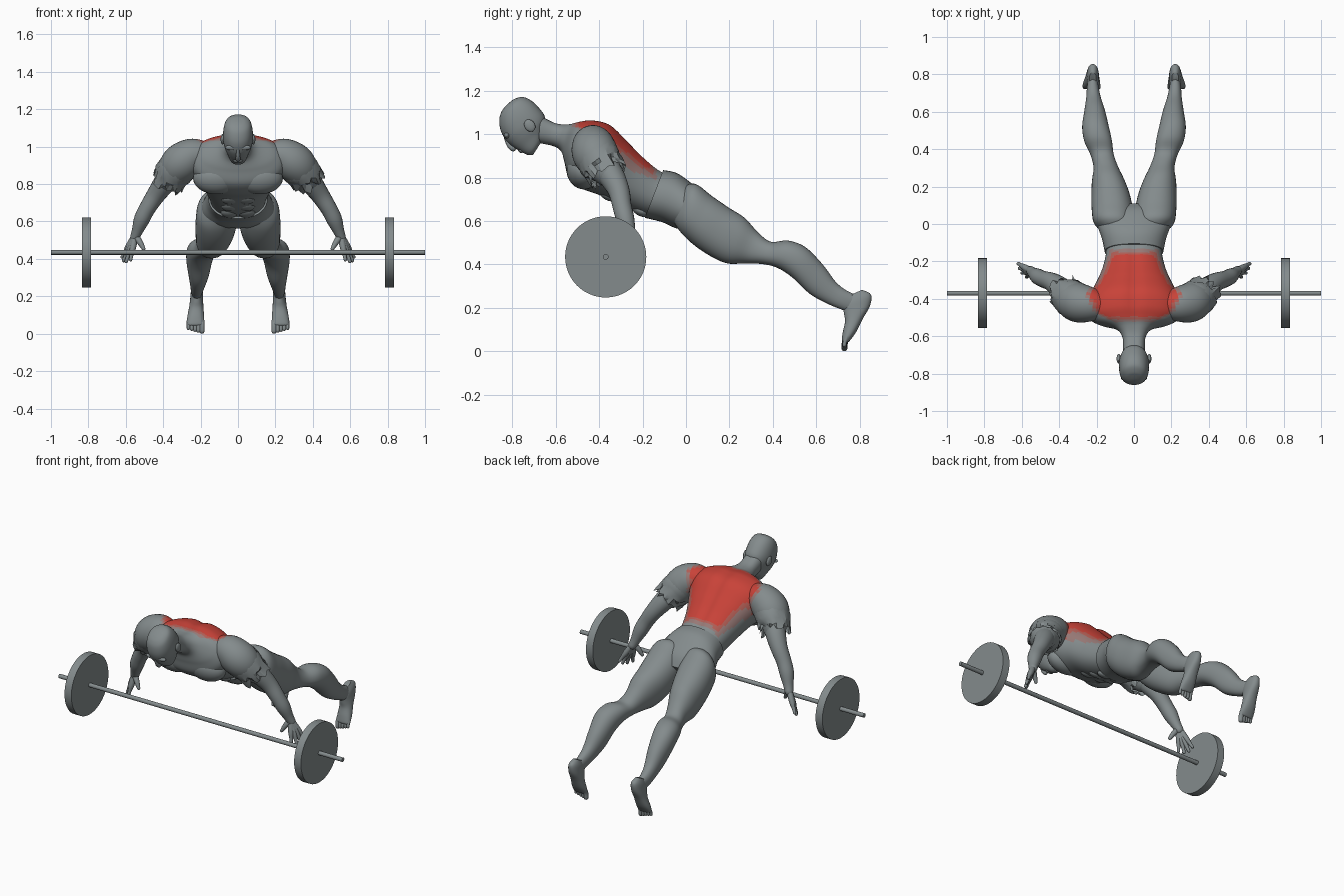
import bpy, bmesh, math, random
from mathutils import Vector

random.seed(4)
if bpy.data.objects.get("Cube"):
    bpy.data.objects.remove(bpy.data.objects["Cube"], do_unlink=True)


def material(name, color):
    mat = bpy.data.materials.new(name)
    mat.use_nodes = True
    mat.diffuse_color = (*color, 1)
    bsdf = mat.node_tree.nodes["Principled BSDF"]
    bsdf.inputs["Base Color"].default_value = (*color, 1)
    bsdf.inputs["Roughness"].default_value = 0.6
    return mat


GRAY = material("body gray", (0.23, 0.26, 0.265))
PALE = material("faded red", (0.31, 0.19, 0.18))
MID = material("soft red", (0.44, 0.11, 0.09))
RED = material("muscle red", (0.58, 0.055, 0.04))
PALETTE = [GRAY, PALE, MID, RED]
BACK_WIDTH = [(-0.53, 0.1), (-0.48, 0.21), (-0.38, 0.27), (-0.3, 0.2), (-0.2, 0.155), (-0.13, 0.13)]


def back_tint(center, normal):
    """Material index of the highlighted back muscles, fading at the border."""
    if normal.dot(Vector((0, 0.5, 0.85))) < 0.15:
        return 0
    for (a, wa), (b, wb) in zip(BACK_WIDTH, BACK_WIDTH[1:]):
        if a <= center.y < b:
            width = wa + (wb - wa) * (center.y - a) / (b - a)
            depth = min(width - abs(center.x), center.y - BACK_WIDTH[0][0], BACK_WIDTH[-1][0] - center.y)
            return sum(depth > limit for limit in (0.005, 0.02, 0.035))
    return 0


def finish(bm, name, tinted=False, angle=50):
    bmesh.ops.recalc_face_normals(bm, faces=bm.faces)
    bm.normal_update()
    if tinted:
        for f in bm.faces:
            f.material_index = back_tint(f.calc_center_median(), f.normal)
    mesh = bpy.data.meshes.new(name)
    bm.to_mesh(mesh)
    bm.free()
    for mat in PALETTE if tinted else [GRAY]:
        mesh.materials.append(mat)
    obj = bpy.data.objects.new(name, mesh)
    bpy.context.collection.objects.link(obj)
    bpy.ops.object.select_all(action="DESELECT")
    obj.select_set(True)
    bpy.context.view_layer.objects.active = obj
    bpy.ops.object.shade_smooth_by_angle(angle=math.radians(angle))
    return obj


def smooth_rows(rows, steps):
    """Catmull-Rom interpolation through rows of numbers."""
    rows = [Vector(r) for r in rows]
    out = []
    for i in range(len(rows) - 1):
        p0, p1, p2, p3 = rows[max(i - 1, 0)], rows[i], rows[i + 1], rows[min(i + 2, len(rows) - 1)]
        for k in range(steps):
            t = k / steps
            out.append(p1 + (p2 - p0) * (t / 2) + (p0 * 2 - p1 * 5 + p2 * 4 - p3) * (t * t / 2)
                       + (p1 * 3 - p0 - p2 * 3 + p3) * (t ** 3 / 2))
    return out + [rows[-1]]


def skin(bm, rings, caps=True):
    loops = [[bm.verts.new(p) for p in ring] for ring in rings]
    n = len(loops[0])
    for a, b in zip(loops, loops[1:]):
        for i in range(n):
            bm.faces.new((a[i], a[(i + 1) % n], b[(i + 1) % n], b[i]))
    if caps:
        bm.faces.new(loops[0])
        bm.faces.new(loops[-1])


def body(name, rows, side=1, steps=5, segs=36, tinted=False, groove=0):
    """Rows: back y, back z, front y, front z, centre x, half width."""
    rings = []
    for by, bz, fy, fz, cx, hw in smooth_rows(rows, steps):
        mid, half = Vector((0, (by + fy) / 2, (bz + fz) / 2)), Vector((0, (by - fy) / 2, (bz - fz) / 2))
        ring = []
        for i in range(segs):
            a = math.tau * i / segs
            c, s = (math.copysign(abs(v) ** 0.9, v) for v in (math.cos(a), math.sin(a)))
            dent = groove * math.exp(-(hw * c / 0.03) ** 2) if s > 0 else 0
            ring.append(mid + half * (s * (1 - dent)) + Vector((side * (cx + hw * c), 0, 0)))
        rings.append(ring)
    bm = bmesh.new()
    skin(bm, rings)
    return finish(bm, name, tinted)


def limb(name, rows, side=1, steps=5, segs=20, tinted=False, ragged=0):
    """Rows: x, y, z, radius. Round ended, or open with a torn rim."""
    path = smooth_rows(rows, steps)
    pts, radii = [p.to_3d() for p in path], [p[3] for p in path]
    end = (pts[-1] - pts[-2]).normalized()
    if not ragged:
        tip, r = pts[-1], radii[-1]
        for a in (0.45, 0.9, 1.35):
            pts.append(tip + end * r * math.sin(a))
            radii.append(r * math.cos(a))
    rings = []
    for i, (p, r) in enumerate(zip(pts, radii)):
        t = (pts[min(i + 1, len(pts) - 1)] - pts[max(i - 1, 0)]).normalized()
        u = t.cross(Vector((0, 1, 0))).normalized()
        v = t.cross(u)
        ring = []
        for k in range(segs):
            a = math.tau * k / segs
            tear = ragged * random.uniform(-1, 1) * (i / len(pts)) ** 2
            q = p + (u * math.cos(a) + v * math.sin(a)) * (r + tear * 0.5) + t * tear
            ring.append(Vector((q.x * side, q.y, q.z)))
        rings.append(ring)
    bm = bmesh.new()
    skin(bm, rings, caps=not ragged)
    return finish(bm, name, tinted, 25 if ragged else 50)


def ellipsoid(name, loc, size, tilt=0):
    bm = bmesh.new()
    bmesh.ops.create_uvsphere(bm, u_segments=24, v_segments=14, radius=1)
    obj = finish(bm, name)
    obj.location, obj.scale, obj.rotation_euler = loc, size, (tilt, 0, 0)


def cylinder(name, x, radius, length, segs):
    bm = bmesh.new()
    bmesh.ops.create_cone(bm, cap_ends=True, segments=segs, radius1=radius, radius2=radius, depth=length)
    obj = finish(bm, name, angle=35)
    obj.location, obj.rotation_euler = (x, -0.37, 0.435), (0, math.pi / 2, 0)


# Torso, hips and head
body("torso", [
    (-0.67, 1.09, -0.68, 0.96, 0, 0.058), (-0.6, 1.055, -0.61, 0.945, 0, 0.062),
    (-0.54, 1.05, -0.575, 0.92, 0, 0.1), (-0.49, 1.06, -0.56, 0.87, 0, 0.2),
    (-0.43, 1.066, -0.54, 0.8, 0, 0.25), (-0.35, 1.045, -0.48, 0.75, 0, 0.25),
    (-0.27, 0.97, -0.4, 0.72, 0, 0.21), (-0.2, 0.9, -0.3, 0.67, 0, 0.172),
    (-0.12, 0.835, -0.2, 0.63, 0, 0.15), (-0.05, 0.81, -0.12, 0.61, 0, 0.15)],
    steps=8, segs=72, tinted=True, groove=0.08)
body("hips", [
    (-0.105, 0.835, -0.19, 0.615, 0, 0.157), (-0.04, 0.82, -0.11, 0.595, 0, 0.172),
    (0.03, 0.77, -0.04, 0.565, 0, 0.195), (0.08, 0.72, 0.01, 0.57, 0, 0.18),
    (0.11, 0.66, 0.06, 0.6, 0, 0.1)])
body("head", [
    (-0.812, 1.148, -0.832, 1.13, 0, 0.012), (-0.79, 1.163, -0.85, 1.105, 0, 0.042),
    (-0.752, 1.172, -0.86, 1.07, 0, 0.066), (-0.71, 1.153, -0.855, 1.02, 0, 0.078),
    (-0.672, 1.115, -0.832, 0.975, 0, 0.08), (-0.65, 1.08, -0.805, 0.948, 0, 0.073),
    (-0.65, 1.04, -0.77, 0.925, 0, 0.06), (-0.66, 0.99, -0.73, 0.905, 0, 0.046),
    (-0.67, 0.96, -0.705, 0.905, 0, 0.028)])
limb("nose", [(0, -0.832, 0.985, 0.008), (0, -0.815, 0.95, 0.011), (0, -0.797, 0.935, 0.014)])
ellipsoid("lips", (0, -0.762, 0.925), (0.026, 0.014, 0.01), -0.7)

# Belly muscles
for row in range(3):
    for side in (1, -1):
        ellipsoid("belly_muscle", (side * 0.045, -0.36 + row * 0.075, 0.72 - row * 0.036),
                  (0.046, 0.042, 0.024), -0.5)

for side, word in ((1, "left"), (-1, "right")):
    ellipsoid(word + "_ear", (side * 0.082, -0.72, 1.04), (0.011, 0.024, 0.03), 0.6)
    ellipsoid(word + "_brow", (side * 0.035, -0.826, 0.995), (0.034, 0.014, 0.014), -0.7)
    ellipsoid(word + "_chest_muscle", (side * 0.115, -0.475, 0.83), (0.125, 0.075, 0.085), 0.3)

    # Arm with a torn shoulder layer
    limb(word + "_shoulder", [
        (0.17, -0.44, 0.96, 0.07), (0.24, -0.43, 0.95, 0.095), (0.3, -0.42, 0.915, 0.105),
        (0.34, -0.395, 0.87, 0.095), (0.37, -0.365, 0.83, 0.07)], side, segs=32, tinted=True)
    limb(word + "_torn_rim", [
        (0.3, -0.415, 0.91, 0.1), (0.34, -0.395, 0.87, 0.1), (0.375, -0.36, 0.815, 0.085)],
        side, steps=3, segs=28, ragged=0.035)
    limb(word + "_arm", [
        (0.33, -0.4, 0.89, 0.065), (0.39, -0.345, 0.81, 0.06), (0.44, -0.31, 0.74, 0.05),
        (0.485, -0.295, 0.67, 0.044), (0.515, -0.28, 0.61, 0.042), (0.538, -0.262, 0.55, 0.03),
        (0.552, -0.25, 0.515, 0.025)], side)

    # Hand
    for finger, x, y, z in (("index", 0.575, -0.285, 0.39), ("middle", 0.6, -0.262, 0.38),
                            ("ring", 0.615, -0.236, 0.385), ("little", 0.622, -0.21, 0.405)):
        wrist, tip = Vector((0.55, -0.252, 0.525)), Vector((x, y, z))
        rows = [(*wrist.lerp(tip, t), r) for t, r in ((0, 0.018), (0.5, 0.017), (0.75, 0.011), (0.96, 0.009))]
        limb(f"{word}_{finger}_finger", rows, side, steps=3, segs=12)
    limb(word + "_thumb", [
        (0.55, -0.255, 0.525, 0.018), (0.525, -0.27, 0.49, 0.016), (0.505, -0.28, 0.455, 0.01)],
        side, steps=3, segs=12)

    # Leg
    body(word + "_leg", [
        (-0.03, 0.75, -0.07, 0.62, 0.09, 0.06), (0.04, 0.772, -0.03, 0.555, 0.11, 0.102),
        (0.12, 0.715, 0.03, 0.495, 0.116, 0.11), (0.2, 0.66, 0.11, 0.44, 0.125, 0.102),
        (0.27, 0.615, 0.19, 0.405, 0.138, 0.087), (0.33, 0.55, 0.27, 0.405, 0.15, 0.066),
        (0.39, 0.505, 0.35, 0.402, 0.17, 0.062), (0.47, 0.51, 0.42, 0.385, 0.192, 0.074),
        (0.55, 0.48, 0.49, 0.34, 0.206, 0.071), (0.63, 0.4, 0.57, 0.265, 0.21, 0.056),
        (0.69, 0.32, 0.65, 0.22, 0.216, 0.04), (0.74, 0.28, 0.71, 0.195, 0.22, 0.032),
        (0.785, 0.26, 0.75, 0.18, 0.22, 0.026)], side)

    # Foot and toes
    body(word + "_foot", [
        (0.81, 0.283, 0.75, 0.255, 0.22, 0.018), (0.852, 0.262, 0.725, 0.215, 0.22, 0.03),
        (0.848, 0.21, 0.728, 0.175, 0.221, 0.034), (0.815, 0.15, 0.733, 0.138, 0.223, 0.038),
        (0.785, 0.09, 0.723, 0.09, 0.226, 0.045), (0.758, 0.052, 0.718, 0.055, 0.227, 0.046),
        (0.748, 0.042, 0.722, 0.044, 0.227, 0.04)], side)
    for toe in range(5):
        x, r = 0.193 + toe * 0.018, 0.014 - toe * 0.0012
        limb(f"{word}_toe", [(x, 0.745, 0.07, r), (x, 0.733, 0.045, r),
                             (x, 0.73, r + toe * 0.005, r)], side, steps=3, segs=12)

    cylinder(word + "_weight_plate", side * 0.81, 0.187, 0.048, 64)

# Barbell
cylinder("bar", 0, 0.013, 2, 20)
